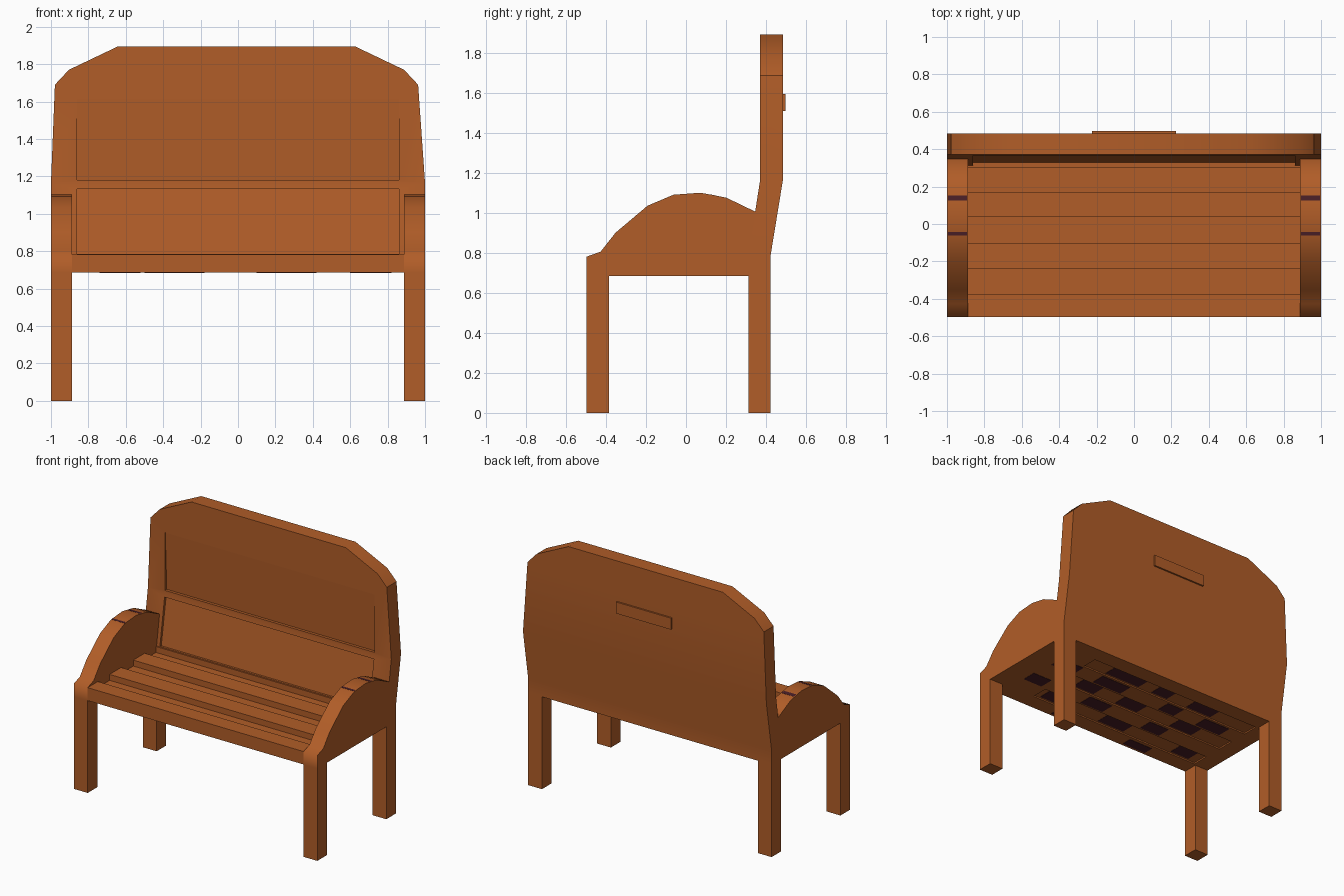
import bpy, bmesh, math

if "Cube" in bpy.data.objects:
    bpy.data.objects.remove(bpy.data.objects["Cube"])


def material(name, rgb):
    m = bpy.data.materials.new(name)
    m.diffuse_color = (*rgb, 1)
    m.use_nodes = True
    m.node_tree.nodes["Principled BSDF"].inputs["Base Color"].default_value = m.diffuse_color
    return m


WOOD = material("warm brown wood", (0.44, 0.11, 0.021))
DARK = material("dark maroon", (0.065, 0.013, 0.019))


def smooth_by_angle(ob, degrees):
    bpy.ops.object.select_all(action='DESELECT')
    bpy.context.view_layer.objects.active = ob
    ob.select_set(True)
    bpy.ops.object.shade_smooth_by_angle(angle=math.radians(degrees))


def finish(bm, name, mat, smooth=None):
    bmesh.ops.recalc_face_normals(bm, faces=bm.faces)
    me = bpy.data.meshes.new(name)
    bm.to_mesh(me)
    bm.free()
    me.materials.append(mat)
    ob = bpy.data.objects.new(name, me)
    bpy.context.collection.objects.link(ob)
    if smooth:
        smooth_by_angle(ob, smooth)
    return ob


def prism(name, x0, x1, profile, mat=WOOD, smooth=None):
    """Extrude a (y, z) profile along x."""
    bm = bmesh.new()
    a = [bm.verts.new((x0, y, z)) for y, z in profile]
    b = [bm.verts.new((x1, y, z)) for y, z in profile]
    bm.faces.new(a)
    bm.faces.new(b[::-1])
    n = len(a)
    for i in range(n):
        j = (i + 1) % n
        bm.faces.new((a[i], b[i], b[j], a[j]))
    return finish(bm, name, mat, smooth)


def box(name, x0, x1, y0, y1, z0, z1, mat=WOOD):
    return prism(name, x0, x1, [(y0, z0), (y1, z0), (y1, z1), (y0, z1)], mat)


def cut(target, cutter):
    """Subtract the cutter from the target, then delete it."""
    cutter.hide_render = True
    mod = target.modifiers.new("cut", 'BOOLEAN')
    mod.operation = 'DIFFERENCE'
    mod.solver = 'EXACT'
    mod.object = cutter
    bpy.context.view_layer.objects.active = target
    bpy.ops.object.modifier_apply(modifier=mod.name)
    bpy.data.objects.remove(cutter, do_unlink=True)


FRONT, REAR, UNDER, TOP, FLOOR = -0.4975, 0.3125, 0.686, 0.782, 0.738

# Legs and curved armrests on both sides
ARM = [(FRONT, TOP), (-0.4275, 0.807), (-0.3525, 0.902), (-0.1925, 1.037),
       (-0.0625, 1.092), (0.0725, 1.102), (0.2025, 1.077), (0.3475, 1.007)]
for side, s in (("left", -1), ("right", 1)):
    x0, x1 = sorted((s * 0.887, s))
    box(side + "_front_leg", x0, x1, FRONT, -0.385, 0, UNDER)
    box(side + "_back_leg", x0, x1, REAR, 0.424, 0, UNDER)
    prism(side + "_armrest", x0, x1,
          [(FRONT, UNDER)] + ARM + [(REAR, 0.792), (REAR, UNDER)], smooth=75)
    # Thin dark marks on top of the armrest
    for n, (ya, za, yb, zb) in enumerate([(0.125, 1.0919, 0.153, 1.0865),
                                          (-0.0615, 1.0921, -0.043, 1.0934)]):
        xa, xb = sorted((s * 0.892, s * 0.995))
        prism(f"{side}_armrest_mark_{n}", xa, xb,
              [(ya, za - 0.003), (yb, zb - 0.003), (yb, zb + 0.001), (ya, za + 0.001)], DARK)

# Seat with three long shallow grooves
GROOVES = [(-0.378, -0.24), (-0.105, 0.038), (0.172, 0.303)]
profile = [(FRONT, UNDER), (FRONT, TOP)]
for a, b in GROOVES:
    profile += [(a, TOP), (a, FLOOR), (b, FLOOR), (b, TOP)]
profile += [(REAR, TOP), (REAR, UNDER)]
seat = prism("seat", -0.887, 0.887, profile)

# Shallow slots in the underside below each groove
for a, b in GROOVES:
    cut(seat, box("slot_cutter", -0.87, 0.61, a + 0.004, b - 0.004, 0.6, 0.696))

# Scattered dark patches underneath: (y range, height, x ranges)
PATCHES = [((0.19, 0.30), 0.696, [(0.12, 0.42), (-0.14, 0.0), (-0.54, -0.32)]),
           ((0.05, 0.16), UNDER, [(0.6, 0.8), (0.17, 0.42), (-0.32, -0.18), (-0.74, -0.52)]),
           ((-0.09, 0.03), 0.696, [(0.3, 0.48), (-0.1, 0.1), (-0.6, -0.4)]),
           ((-0.23, -0.12), UNDER, [(0.66, 0.82), (0.1, 0.3), (-0.42, -0.25)]),
           ((-0.36, -0.25), 0.696, [(0.38, 0.56), (-0.2, 0.03), (-0.8, -0.64)]),
           ((-0.48, -0.4), UNDER, [(0.2, 0.36), (-0.5, -0.3)])]
for n, ((ya, yb), z, spans) in enumerate(PATCHES):
    for k, (xa, xb) in enumerate(spans):
        box(f"underside_patch_{n}_{k}", xa, xb, ya, yb, z - 0.002, z + 0.002, DARK)

# Backrest: rectangular sections stacked upwards (z, half width, centre x, front y, back y)
ROWS = [(UNDER, 1, 0, REAR, 0.424), (0.792, 1, 0, REAR, 0.424),
        (1.165, 1, 0, 0.371, 0.485), (1.69, 0.971, -0.008, 0.371, 0.485),
        (1.77, 0.896, -0.008, 0.371, 0.485), (1.895, 0.634, -0.008, 0.371, 0.485)]
bm = bmesh.new()
rings = [[bm.verts.new((c + sx * w, y, z)) for sx, y in ((-1, f), (1, f), (1, b), (-1, b))]
         for z, w, c, f, b in ROWS]
bm.faces.new(rings[0])
bm.faces.new(rings[-1])
for lo, hi in zip(rings, rings[1:]):
    for i in range(4):
        j = (i + 1) % 4
        bm.faces.new((lo[i], lo[j], hi[j], hi[i]))
back = finish(bm, "backrest", WOOD)

# Two recessed panels cut into the front of the backrest
for prof in ([(0.2, 0.785), (0.328, 0.785), (0.385, 1.132), (0.2, 1.132)],
             [(0.2, 1.18), (0.392, 1.18), (0.375, 1.61), (0.2, 1.61)]):
    cut(back, prism("panel_cutter", -0.86, 0.86, prof))
smooth_by_angle(back, 30)

# Small plate on the rear
box("rear_plate", -0.225, 0.225, 0.478, 0.4975, 1.51, 1.595)
